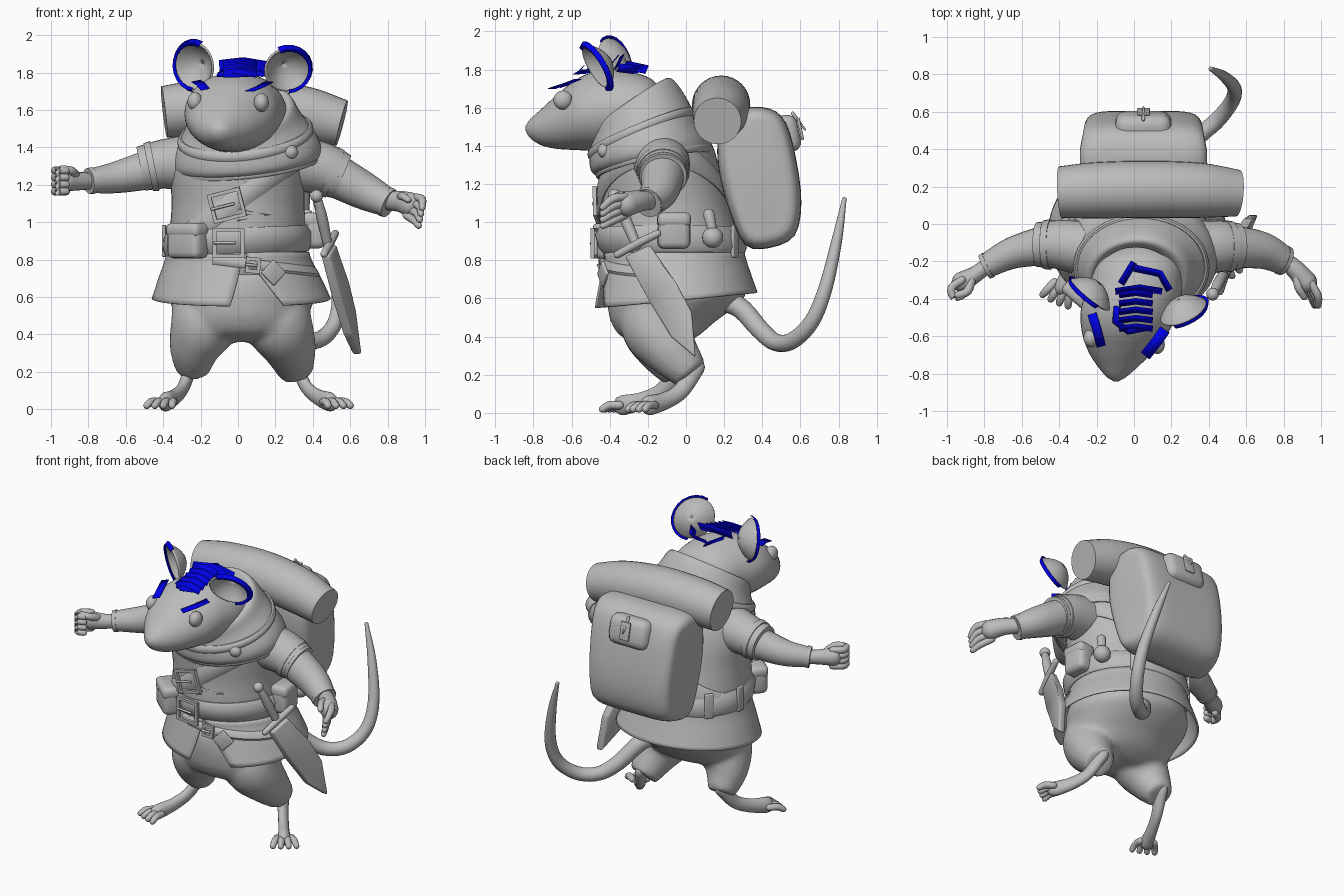
import bpy, bmesh, math
from mathutils import Vector, Matrix, Euler

if "Cube" in bpy.data.objects:
    bpy.data.objects.remove(bpy.data.objects["Cube"])

def material(name, rgb):
    m = bpy.data.materials.new(name)
    m.diffuse_color = (*rgb, 1)
    m.use_nodes = True
    m.node_tree.nodes["Principled BSDF"].inputs["Base Color"].default_value = m.diffuse_color
    return m
GREY = material("clay grey", (0.5, 0.5, 0.5))
BLUE = material("strong blue", (0.0, 0.0, 0.8))

def finish(name, bm, mat=GREY, thick=0):
    bmesh.ops.recalc_face_normals(bm, faces=bm.faces)
    me = bpy.data.meshes.new(name)
    bm.to_mesh(me)
    bm.free()
    me.materials.append(mat)
    for p in me.polygons:
        p.use_smooth = True
    me.set_sharp_from_angle(angle=math.radians(45))
    ob = bpy.data.objects.new(name, me)
    bpy.context.collection.objects.link(ob)
    if thick:
        s = ob.modifiers.new("thickness", 'SOLIDIFY')
        s.thickness, s.offset = thick, 0
    return ob

def interp(keys, t):
    """Smooth interpolation of rows keyed by their first column."""
    n = len(keys)
    i = max(k for k in range(n - 1) if k == 0 or keys[k][0] <= t)
    a, b, p, q = keys[i], keys[i + 1], keys[max(i - 1, 0)], keys[min(i + 2, n - 1)]
    h = b[0] - a[0]
    u = min(max((t - a[0]) / h, 0), 1)
    out = []
    for c in range(1, len(a)):
        ma = (b[c] - p[c]) / (b[0] - p[0]) * h
        mb = (q[c] - a[c]) / (q[0] - a[0]) * h
        out.append((2*u**3 - 3*u*u + 1)*a[c] + (u**3 - 2*u*u + u)*ma
                   + (3*u*u - 2*u**3)*b[c] + (u**3 - u*u)*mb)
    return out

def skin(name, rows, closed=True, caps=True, loop=False, mat=GREY, thick=0):
    bm = bmesh.new()
    v = [[bm.verts.new(p) for p in r] for r in rows]
    n, m = len(rows), len(rows[0])
    for i in range(n if loop else n - 1):
        for j in range(m if closed else m - 1):
            k, l = (i + 1) % n, (j + 1) % m
            bm.faces.new((v[i][j], v[i][l], v[k][l], v[k][j]))
    if caps and closed and not loop:
        bm.faces.new(v[0])
        bm.faces.new(v[-1])
    return finish(name, bm, mat, thick)

def angles(n):
    return [2 * math.pi * k / n for k in range(n)]

def tube(name, pts, n=16, sub=5, flat=1, rounded=True):
    """Round limb through (x, y, z, radius) points."""
    keys = [(i, *p) for i, p in enumerate(pts)]
    steps = (len(pts) - 1) * sub
    s = [interp(keys, k / sub) for k in range(steps + 1)]
    pos, rad = [Vector(q[:3]) for q in s], [q[3] for q in s]
    chord = pos[-1] - pos[0]
    ref = Vector([float(i == min(range(3), key=lambda c: abs(chord[c]))) for i in range(3)])
    data = [(pos[i], (pos[min(i+1, steps)] - pos[max(i-1, 0)]).normalized(), rad[i])
            for i in range(steps + 1)]
    if rounded:
        (p0, t0, r0), (p1, t1, r1) = data[0], data[-1]
        ends = [math.radians(d) for d in (30, 55, 80)]
        data = ([(p0 - t0*r0*math.sin(e), t0, r0*math.cos(e)) for e in reversed(ends)] + data
                + [(p1 + t1*r1*math.sin(e), t1, r1*math.cos(e)) for e in ends])
    rows = []
    for p, t, r in data:
        side = t.cross(ref).normalized()
        up = side.cross(t)
        rows.append([p + (side*math.cos(a) + up*math.sin(a)*flat)*r for a in angles(n)])
    return skin(name, rows)

def ball(name, loc, size):
    bm = bmesh.new()
    bmesh.ops.create_uvsphere(bm, u_segments=24, v_segments=14, radius=1)
    bm.transform(Matrix.Translation(loc) @ Matrix.Diagonal((*size, 1)))
    return finish(name, bm)

def box(name, loc, size, rot=(0, 0, 0), bevel=0.03):
    bm = bmesh.new()
    bmesh.ops.create_cube(bm, size=1)
    bm.transform(Matrix.Diagonal((*size, 1)))
    bmesh.ops.bevel(bm, geom=bm.edges[:], offset=bevel, segments=3, profile=0.5, affect='EDGES')
    bm.transform(Matrix.Translation(loc) @ Euler(rot).to_matrix().to_4x4())
    return finish(name, bm)

def buckle(name, loc, w, h, rot):
    m = Matrix.Translation(loc) @ Euler(rot).to_matrix().to_4x4()
    rows = [[m @ Vector((sx*(w/2 - i), y, sz*(h/2 - i))) for sx, sz in ((-1, -1), (1, -1), (1, 1), (-1, 1))]
            for i, y in ((0.02, -0.01), (0, -0.01), (0, 0.01), (0.02, 0.01))]
    skin(name, rows, loop=True)
    a, b = m @ Vector((-w*0.45, -0.012, 0)), m @ Vector((w*0.2, -0.012, 0))
    tube(name + "_pin", [(*a, 0.008), (*b, 0.008)], n=8, sub=1)

# Tunic body, keyed by height: centre x, centre y, half width, half depth
BODY = [(.56, .02, -.04, .48, .43), (.7, .01, -.05, .425, .39), (.82, 0, -.06, .375, .36),
        (.95, 0, -.09, .365, .36), (1.1, 0, -.11, .355, .335), (1.3, 0, -.14, .36, .31),
        (1.42, .02, -.14, .33, .27), (1.5, .02, -.15, .22, .2)]
def surf(a, z, off=0.0):
    cx, cy, rx, ry = interp(BODY, z)
    return Vector((cx + (rx + off)*math.sin(a), cy - (ry + off)*math.cos(a), z))
skin("tunic_body", [[surf(a, .78 + .72*i/24) for a in angles(48)] for i in range(25)])

# Skirt with a split at the front
skirt = []
for i in range(11):
    s = i / 10
    a0, a1 = .1 + .38*s, .08 - .21*s + 2*math.pi
    row = []
    for j in range(61):
        a = a0 + (a1 - a0)*j/60
        hem = .55 + .04*(1 - math.cos(a))
        row.append(surf(a, .84 + (hem - .84)*s, .005))
    skirt.append(row)
skin("tunic_skirt", skirt, closed=False, thick=.012)

# Belts and chest strap that hug the tunic
def band(name, zf, h, off, thick=.025, arc=None):
    prof = [(-h/2, 0), (-h/2, off), (-h/4, off + thick), (h/4, off + thick), (h/2, off), (h/2, 0)]
    around = [arc[0] + (arc[1] - arc[0])*k/24 for k in range(25)] if arc else angles(64)
    skin(name, [[surf(a, zf(a) + dz, o) for a in around] for dz, o in prof], loop=True, closed=not arc)
band("waist_belt", lambda a: .9 + .015*math.sin(a), .14, .008, .022)
band("sword_belt", lambda a: .785 - .05*math.sin(a), .055, .012, .012, (-.35, 1.35))
band("chest_strap", lambda a: 1.12 + .25*math.sin(a), .13, .006, .014)
buckle("waist_buckle", (-.05, -.482, .89), .17, .16, (0, 0, -.1))
buckle("chest_buckle", (-.06, -.47, 1.09), .18, .16, (.05, -.25, -.1))
buckle("sword_belt_buckle", (.08, -.445, .77), .08, .085, (0, .1, .1))
box("belt_end_tab", (.19, -.435, .73), (.1, .02, .1), (0, .78, .35), .008)
for i in range(3):
    z = .99 + .03*i
    tube("tunic_lace", [(0, -.455, z + .02, .005), (.17, -.41, z + .05 - .03*i, .004)], n=6, sub=1)

# Pouches, belt loops and flask
for nm, a, z, size in (("front_pouch", -.72, .9, (.22, .12, .19)), ("side_pouch", 1.64, .955, (.17, .12, .19))):
    p = surf(a, z, .04)
    box(nm, p, size, (0, 0, a), .035)
    box(nm + "_flap", p + Vector((0, 0, size[2]*.3)), (size[0]*1.03, size[1]*1.06, size[2]*.42), (0, 0, a), .03)
for a in (4.0, 4.6, 2.6):
    box("belt_loop", surf(a, .9, .03), (.06, .02, .17), (0, 0, a), .008)
ball("flask", (.38, .14, .92), (.055, .055, .055))
tube("flask_neck", [(.38, .14, .95, .025), (.37, .12, 1.04, .03)], n=12, sub=2)

# Trousers: seat sloping forward below, fused with the legs into one smooth form
SEAT = [(.36, .02, -.13, .2, .11), (.4, .02, -.14, .31, .2), (.48, .02, -.12, .35, .275),
        (.55, .02, -.08, .375, .33), (.62, .02, -.05, .4, .365), (.72, .01, -.05, .38, .36)]
rows = []
for i in range(19):
    cx, cy, rx, ry = interp(SEAT, .36 + .02*i)
    rows.append([(cx + rx*math.sin(a), cy - ry*math.cos(a), .36 + .02*i) for a in angles(40)])
seat = skin("trousers", rows)
legs = [tube("left_trouser_leg", [(-.15, -.1, .58, .19), (-.18, -.16, .46, .185), (-.23, -.12, .33, .14), (-.245, -.04, .2, .088)], 28, rounded=False),
        tube("right_trouser_leg", [(.18, -.1, .58, .19), (.215, -.16, .46, .185), (.275, -.08, .33, .145), (.31, .03, .2, .095)], 28, rounded=False)]
with bpy.context.temp_override(active_object=seat, object=seat, selected_editable_objects=[seat] + legs):
    bpy.ops.object.join()
fuse = seat.modifiers.new("fuse", 'REMESH')
fuse.mode, fuse.voxel_size, fuse.use_smooth_shade = 'VOXEL', .018, True
relax = seat.modifiers.new("relax", 'SMOOTH')
relax.factor, relax.iterations = .5, 8

# Bare feet with four toes each
def foot(side, ankle, ball_pos):
    a, b = Vector(ankle), Vector(ball_pos)
    d = Vector((b.x - a.x, b.y - a.y, 0)).normalized()
    k = a.lerp(b, .3); k.z = .12
    m = a.lerp(b, .65); m.z = .065
    tube(side + "_foot", [(*a, .05), (*k, .043), (*m, .045), (*b, .053)], flat=.75)
    for i in range(4):
        t = Matrix.Rotation((i - 1.5)*.22, 3, 'Z') @ d
        s = b + Vector((-d.y, d.x, 0))*(i - 1.5)*.03
        e = s + t*.09
        tube(side + "_toe", [(*s, .022), (*s.lerp(e, .6), .022), (e.x, e.y, .02, .019)], n=10, sub=3)
foot("left", (-.25, -.03, .24), (-.385, -.33, .04))
foot("right", (.31, .05, .24), (.49, -.19, .04))

# Arms: sleeve, rolled cuffs, forearm
def arm(side, upper, fore, c):
    tube(side + "_sleeve", upper, 24, rounded=False)
    tube(side + "_forearm", fore, 20, rounded=False)
    u, v = Vector(upper[1][:3]), Vector(upper[2][:3])
    for i in range(2):
        p, q = u.lerp(v, .45 + .4*i), u.lerp(v, .8 + .4*i)
        tube(side + "_cuff", [(*p, c - .012*i), (*q, c - .012*i - .004)], 24, 2, rounded=False)
    p, q = Vector(fore[1][:3]), Vector(fore[2][:3])
    tube(side + "_wrist_band", [(*p.lerp(q, .85), fore[2][3] + .008), (*q, fore[2][3] + .005)], 20, 2, rounded=False)
arm("left", [(-.26, -.13, 1.32, .15), (-.4, -.11, 1.31, .132), (-.5, -.11, 1.29, .12)],
    [(-.46, -.11, 1.285, .108), (-.65, -.155, 1.24, .085), (-.8, -.23, 1.22, .064)], .135)
arm("right", [(.28, -.13, 1.32, .15), (.44, -.12, 1.29, .14), (.54, -.12, 1.25, .128)],
    [(.5, -.12, 1.26, .118), (.68, -.14, 1.165, .1), (.81, -.2, 1.1, .075)], .14)

# Hands: a curled left fist and a relaxed right hand
tube("left_hand", [(-.78, -.22, 1.22, .04), (-.85, -.27, 1.22, .045), (-.92, -.31, 1.225, .055)], flat=1.1)
for i in range(4):
    z = 1.165 + .037*i
    tube("left_finger", [(-.92, -.3, z, .022), (-.975, -.34, z, .023), (-.965, -.39, z, .022), (-.92, -.385, z, .02)], 10, 3)
tube("left_thumb", [(-.87, -.3, 1.25, .025), (-.89, -.36, 1.275, .023), (-.94, -.38, 1.285, .02)], 10, 3)
tube("right_hand", [(.8, -.19, 1.115, .045), (.87, -.25, 1.11, .052), (.92, -.31, 1.095, .06)], flat=1.1)
for i in range(4):
    o = .032*(i - 1.5)
    tube("right_finger", [(.925 + o*.5, -.32, 1.085 + o, .022), (.965 + o*.4, -.385, 1.065 + o*1.2, .022),
                          (.975 + o*.2, -.435, 1.03 + o, .018)], 10, 3)
tube("right_thumb", [(.87, -.27, 1.13, .025), (.88, -.34, 1.14, .022), (.91, -.39, 1.12, .018)], 10, 3)

# Head, keyed along y: centre x, centre z, half width, half height
HEAD = [(-.842, -.095, 1.492, .012, .012), (-.82, -.094, 1.49, .05, .047), (-.76, -.085, 1.498, .11, .094),
        (-.68, -.07, 1.525, .175, .14), (-.57, -.045, 1.565, .235, .187), (-.45, -.025, 1.585, .258, .213),
        (-.32, .01, 1.585, .25, .21), (-.18, .03, 1.6, .2, .15), (-.12, .03, 1.6, .08, .08)]
rows = []
for i in range(41):
    y = -.842 + .722*i/40
    cx, cz, rx, rz = interp(HEAD, y)
    rows.append([(cx + rx*math.cos(a), y, cz + rz*math.sin(a)) for a in angles(36)])
skin("head", rows)
ball("left_eye", (-.23, -.61, 1.645), (.04, .05, .05))
ball("right_eye", (.125, -.645, 1.64), (.04, .05, .05))
tube("mouth", [(-.17, -.745, 1.435, .006), (-.095, -.79, 1.43, .008), (-.02, -.755, 1.435, .006)], 8)

# Cupped ears with blue outer rims
def ear(side, centre, v, u, r):
    c, v, u = Vector(centre), Vector(v).normalized(), Vector(u).normalized()
    n = v.cross(u)
    n = n if n.y < 0 else -n
    def pt(a, s, depth):
        return c + (v*math.cos(a) + u*math.sin(a))*r*s + n*depth
    skin(side + "_ear", [[pt(a, s, -.08*(1 - s*s)) for a in angles(28)]
                         for s in (.03, .25, .5, .7, .85, .95, 1)], caps=False, thick=.012)
    arc = [math.radians(-85 + 200*i/12) for i in range(13)]
    skin(side + "_ear_rim", [[pt(a, s, d) for a in arc] for s, d in ((.9, .012), (1.03, .016), (1.14, -.008))],
         closed=False, mat=BLUE, thick=.004)
ear("left", (-.235, -.38, 1.835), (-.76, .6, 0), (-.05, -.2, .97), .128)
ear("right", (.265, -.47, 1.815), (.93, .36, 0), (.05, -.45, .88), .128)

# Blue strips over the crown and brows, through (x, y, z) points
def strip(name, pts, w, rise=0.0):
    top, low = [], []
    pts = [Vector(p) for p in pts]
    for i, p in enumerate(pts):
        d = pts[min(i + 1, len(pts) - 1)] - pts[max(i - 1, 0)]
        s = Vector((-d.y, d.x, 0)).normalized() + Vector((0, 0, rise))
        top.append(p + s.normalized()*w/2)
        low.append(p - s.normalized()*w/2)
    skin(name, [top, low], closed=False, mat=BLUE, thick=.004)
strip("left_brow", [(-.225, -.48, 1.755), (-.2, -.56, 1.74), (-.175, -.655, 1.71)], .05, .2)
strip("right_brow", [(.165, -.565, 1.75), (.12, -.63, 1.725), (.06, -.705, 1.7)], .06)
for i in range(5):
    y, z = -.56 + .045*i, 1.805 + .013*i
    strip("crown_strip", [(-.08, y, z - .012), (.01, y + .012, z), (.1, y, z - .012)], .048, 1.2)
strip("crown_edge", [(-.09, -.44, 1.81), (-.1, -.52, 1.79), (-.03, -.575, 1.785), (.06, -.555, 1.79)], .04, .6)
strip("left_back_strip", [(-.07, -.32, 1.825), (0, -.205, 1.8)], .055, 1.2)
strip("right_back_strip", [(0, -.235, 1.805), (.14, -.265, 1.8), (.19, -.355, 1.81)], .055, 1.2)
strip("crown_band", [(-.1, -.36, 1.835), (.03, -.34, 1.85), (.15, -.36, 1.83)], .07, 2)

# Hood and collar: tilted rings keyed upward
HOOD = [(0, .05, -.16, 1.3, .375, .29, .2), (1, .05, -.19, 1.35, .39, .3, .27), (2, .045, -.22, 1.42, .37, .28, .35),
        (3, .03, -.25, 1.53, .305, .245, .5), (4, .02, -.29, 1.605, .265, .21, .68), (5, .01, -.3, 1.585, .22, .18, .68)]
def hood_ring(t, off=0, dz=0):
    cx, cy, cz, rx, ry, k = interp(HOOD, t)
    return [Vector((cx + (rx + off)*math.sin(a), cy - (ry + off)*math.cos(a),
                    cz + dz - k*ry*math.cos(a) + .1*rx*math.sin(a))) for a in angles(48)]
skin("hood", [hood_ring(i/5) for i in range(26)], caps=False, thick=.012)
for t, r in ((.3, .012), (2.4, .018)):
    skin("collar_fold", [hood_ring(t, r*math.cos(b), r*1.6*math.sin(b)) for b in angles(10)], loop=True)
ball("hood_button", (.28, -.43, 1.375), (.04, .035, .038))

# Backpack: rounded side outline swept across with soft ends, narrower to the rear
OUT = [(.2, 1.55), (.31, 1.6), (.44, 1.595), (.525, 1.52), (.58, 1.32), (.605, 1.1), (.57, .93), (.44, .865),
       (.31, .88), (.23, 1.05), (.175, 1.25), (.165, 1.42)]
ring = [interp([(k, *OUT[(i + k) % 12]) for k in (-1, 0, 1, 2)], u) for i in range(12) for u in (0, .33, .67)]
rows = []
for i in range(21):
    u = math.sin(math.pi*(i/20 - .5))
    s = .62 + .38*(1 - abs(u)**6)**.4
    rows.append([(.05 + .34*u*(1 - .08*max(0, 1.3 - z) - .35*max(0, y - .4)), .39 + (y - .39)*s,
                  1.24 + (z - 1.24)*(.5 + s/2)) for y, z in ring])
skin("backpack", rows)
box("pack_pocket", (.05, .515, 1.46), (.3, .16, .2), (.22, 0, 0), .055)
box("pocket_strap", (.05, .6, 1.49), (.07, .015, .12), (.22, 0, 0), .005)
tube("strap_tip", [(.05, .56, 1.57, .01), (.05, .59, 1.53, .008), (.05, .625, 1.485, .005)], 8)
tube("bedroll", [(-.395, .17, 1.59, .138), (-.2, .18, 1.61, .15), (.08, .185, 1.615, .152), (.35, .18, 1.58, .147),
                 (.555, .165, 1.53, .125)], 32, rounded=False)

# Sword in its sheath: a flat side outline leaning outward and turned slightly forward
bm = bmesh.new()
outline = [(-.32, .82), (-.19, .88), (-.05, .68), (.03, .53), (.05, .29), (-.08, .4), (-.2, .6)]
near, far = ([bm.verts.new((.49 + (.85 - z)*.26 + .35*(.9*y + .45*z - .166) + o, y, z)) for y, z in outline]
             for o in (-.025, .025))
bm.faces.new(near)
bm.faces.new(far)
for i in range(7):
    bm.faces.new((near[i], near[i - 1], far[i - 1], far[i]))
bmesh.ops.bevel(bm, geom=bm.edges[:], offset=.012, segments=3, profile=.5, affect='EDGES')
finish("sheath", bm)
tube("sword_guard", [(.46, -.36, .83, .02), (.49, -.26, .885, .022), (.52, -.15, .94, .02)], 12)
tube("sword_grip", [(.48, -.26, .88, .025), (.45, -.32, 1.02, .03), (.43, -.36, 1.11, .023)], 12)
ball("sword_pommel", (.42, -.375, 1.14), (.034, .034, .034))

# Tail
tube("tail", [(.08, .1, .6, .056), (.16, .27, .56, .054), (.25, .385, .44, .05), (.345, .47, .37, .046),
              (.45, .56, .38, .044), (.525, .66, .48, .041), (.535, .73, .65, .037), (.48, .79, .9, .028),
              (.41, .83, 1.12, .012)], 14)
